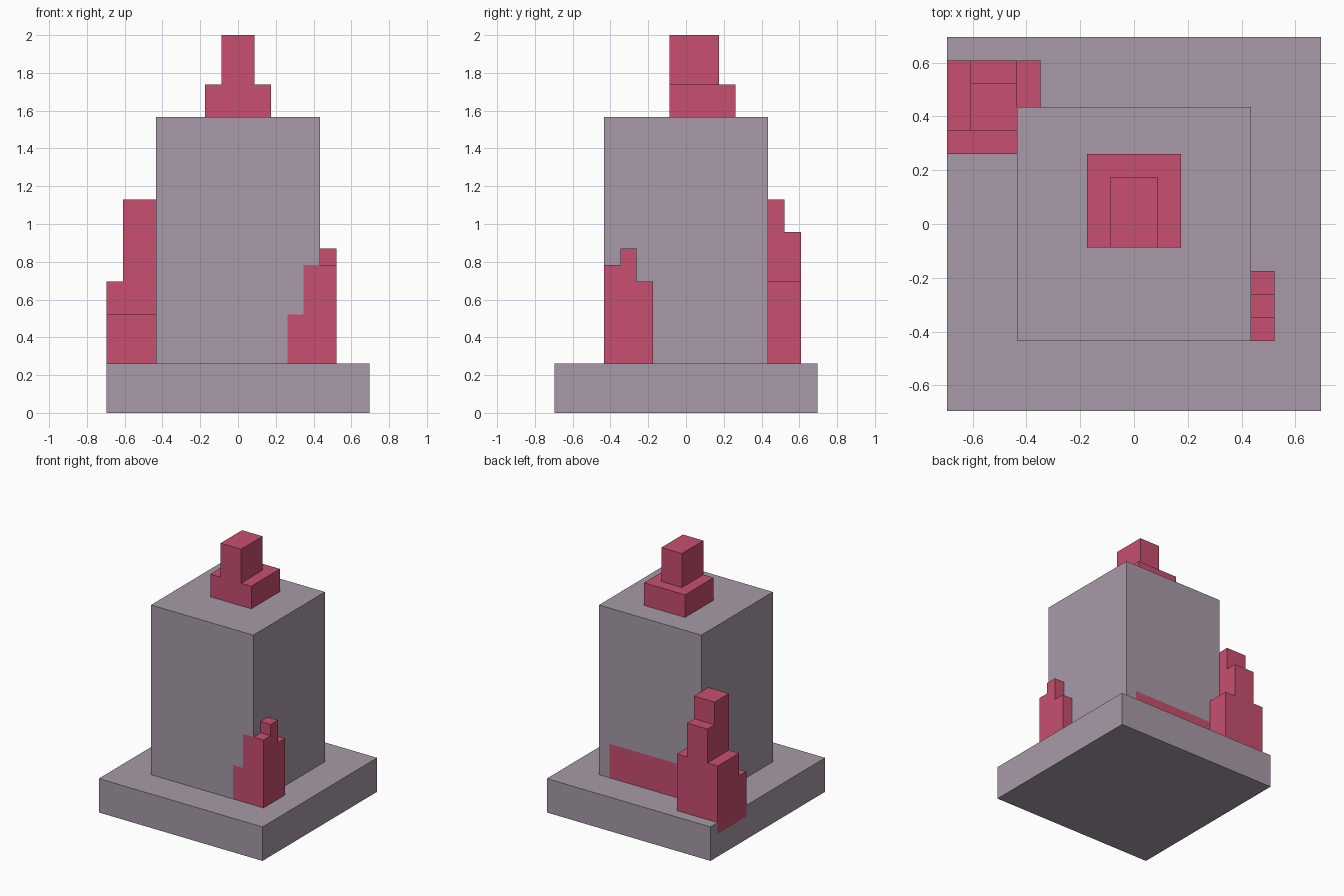
import bpy
import bmesh
from mathutils import Vector

U = 2 / 23  # size of one block

cube = bpy.data.objects.get("Cube")
if cube:
    bpy.data.objects.remove(cube, do_unlink=True)


def make_material(name, rgb):
    mat = bpy.data.materials.new(name)
    mat.use_nodes = True
    colour = (*rgb, 1)
    mat.diffuse_color = colour
    mat.node_tree.nodes["Principled BSDF"].inputs["Base Color"].default_value = colour
    return mat


stone = make_material("grey_mauve_stone", (0.386, 0.323, 0.392))
pink = make_material("rose_pink", (0.578, 0.078, 0.16))


def build(name, boxes, materials, cuts=(), paint=None):
    """Boxes are (x range, y range, z range) in blocks; cuts are (axis, block)."""
    bm = bmesh.new()
    for ranges in boxes:
        lo, hi = (Vector(corner) for corner in zip(*ranges))
        verts = bmesh.ops.create_cube(bm, size=1)["verts"]
        for v in verts:
            v.co = (lo + hi) / 2 + v.co * (hi - lo)
    for axis, place in cuts:
        normal = Vector([float(i == axis) for i in range(3)])
        bmesh.ops.bisect_plane(bm, geom=bm.verts[:] + bm.edges[:] + bm.faces[:],
                               plane_co=normal * place, plane_no=normal)
    bm.normal_update()
    if paint:
        for f in bm.faces:
            f.material_index = int(paint(f.calc_center_median(), f.normal))
    bmesh.ops.scale(bm, vec=(U, U, U), verts=bm.verts)
    mesh = bpy.data.meshes.new(name)
    bm.to_mesh(mesh)
    bm.free()
    for mat in materials:
        mesh.materials.append(mat)
    obj = bpy.data.objects.new(name, mesh)
    bpy.context.collection.objects.link(obj)
    return obj


# Plinth, with a pink patch let into its side under the rear corner tower
def plinth_paint(c, n):
    return n.x < -0.5 and 3 < c.y < 7 and c.z > 2


build("plinth", [((-8, 8), (-8, 8), (0, 3))], [stone, pink],
      [(1, 3), (1, 7), (2, 2)], plinth_paint)


# Column, with flush pink steps on the front and a flush band on the back
def column_paint(c, n):
    if n.y < -0.5:
        return (c.x > 4 and c.z < 9) or (c.x > 3 and c.z < 6)
    return n.y > 0.5 and c.x < 4 and c.z < 6


build("column", [((-5, 5), (-5, 5), (3, 18))], [stone, pink],
      [(0, 3), (0, 4), (2, 6), (2, 9)], column_paint)

# Stepped cap on top of the column
build("cap", [((-2, 2), (-1, 3), (18, 20)),
              ((-1, 1), (-1, 2), (20, 23))], [pink])

# Small stepped growth on the side near the front corner
build("front_corner_steps",
      [((5, 6), (y, y + 1), (3, top)) for y, top in ((-5, 9), (-4, 10), (-3, 8))],
      [pink])

# Stepped tower wrapped around the rear corner
build("rear_corner_tower", [
    ((-8, -5), (3, 4), (3, 6)),
    ((-8, -7), (4, 7), (3, 8)),
    ((-7, -5), (4, 6), (3, 13)),
    ((-7, -5), (6, 7), (3, 11)),
    ((-5, -4), (5, 7), (3, 8)),
], [pink])
